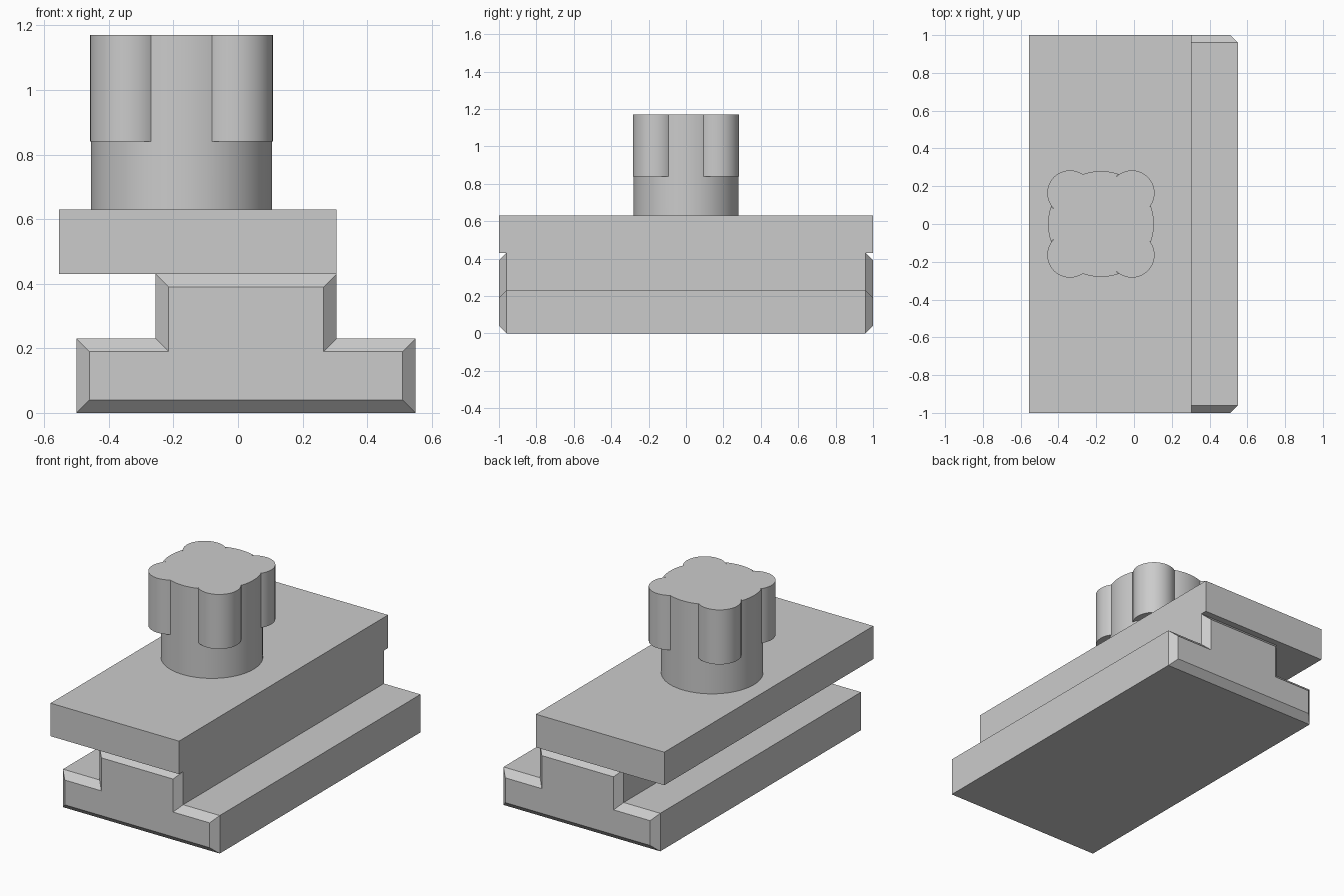
import bpy, bmesh
from math import sin, cos, asin, pi, radians

cube = bpy.data.objects.get("Cube")
if cube:
    bpy.data.objects.remove(cube, do_unlink=True)

grey = bpy.data.materials.new("light grey")
grey.use_nodes = True
colour = (0.6, 0.6, 0.6, 1)
grey.diffuse_color = colour
grey.node_tree.nodes["Principled BSDF"].inputs["Base Color"].default_value = colour


def finish(name, bm):
    bmesh.ops.recalc_face_normals(bm, faces=bm.faces)
    mesh = bpy.data.meshes.new(name)
    bm.to_mesh(mesh)
    bm.free()
    mesh.materials.append(grey)
    obj = bpy.data.objects.new(name, mesh)
    bpy.context.collection.objects.link(obj)
    return obj


def ring(bm, points):
    return [bm.verts.new(p) for p in points]


def bridge(bm, a, b):
    for i in range(len(a)):
        j = (i + 1) % len(a)
        bm.faces.new((a[i], a[j], b[j], b[i]))


# T-shaped rail with chamfered ends
C = 0.04
MID = 0.025
profile = [(-0.5, 0), (0.55, 0), (0.55, 0.23), (0.305, 0.23),
           (0.305, 0.43), (-0.255, 0.43), (-0.255, 0.23), (-0.5, 0.23)]
inset = [(x + (C if x < MID else -C), z + (C if z == 0 else -C)) for x, z in profile]
bm = bmesh.new()
rings = [ring(bm, [(x, y, z) for x, z in section])
         for y, section in ((-1, inset), (C - 1, profile), (1 - C, profile), (1, inset))]
for a, b in zip(rings, rings[1:]):
    bridge(bm, a, b)
bm.faces.new(rings[0])
bm.faces.new(rings[-1])
finish("t_rail", bm)

# Offset slab on top of the rail
bm = bmesh.new()
bmesh.ops.create_cube(bm, size=1)
for v in bm.verts:
    v.co = (-0.125 + v.co.x * 0.86, v.co.y * 2, 0.53 + v.co.z * 0.2)
finish("clamp_slab", bm)

# Four-lobed knob on a round neck
CX, CORE, LOBE, REACH = -0.175, 0.28, 0.12, 0.232
Z_NECK, Z_LOBE, Z_TOP = 0.63, 0.84, 1.17
half = asin(LOBE / CORE)
N = 16


def arc(radius, start, end, centre=(0, 0)):
    return [(CX + centre[0] + radius * cos(start + (end - start) * i / N),
             centre[1] + radius * sin(start + (end - start) * i / N)) for i in range(N + 1)]


bm = bmesh.new()
neck, outline, top = [], [], []
for k in range(4):
    d = pi / 4 + k * pi / 2
    core = ring(bm, [(x, y, Z_LOBE) for x, y in arc(CORE, d - half, d + half)])
    gap = ring(bm, [(x, y, Z_LOBE) for x, y in arc(CORE, d + half, d + pi / 2 - half)[1:-1]])
    tip = ring(bm, [(x, y, Z_LOBE) for x, y in
                    arc(LOBE, d - pi / 2, d + pi / 2, (REACH * cos(d), REACH * sin(d)))])
    # underside of the overhanging lobe
    bm.faces.new(tip + core[::-1])
    neck += core + gap
    outline += [core[0]] + tip + [core[-1]] + gap
foot = ring(bm, [(v.co.x, v.co.y, Z_NECK) for v in neck])
bridge(bm, foot, neck)
top = ring(bm, [(v.co.x, v.co.y, Z_TOP) for v in outline])
bridge(bm, outline, top)
bm.faces.new(top)
bm.faces.new(foot)
knob = finish("lobed_knob", bm)

bpy.ops.object.select_all(action='DESELECT')
knob.select_set(True)
bpy.context.view_layer.objects.active = knob
bpy.ops.object.shade_smooth_by_angle(angle=radians(30))
